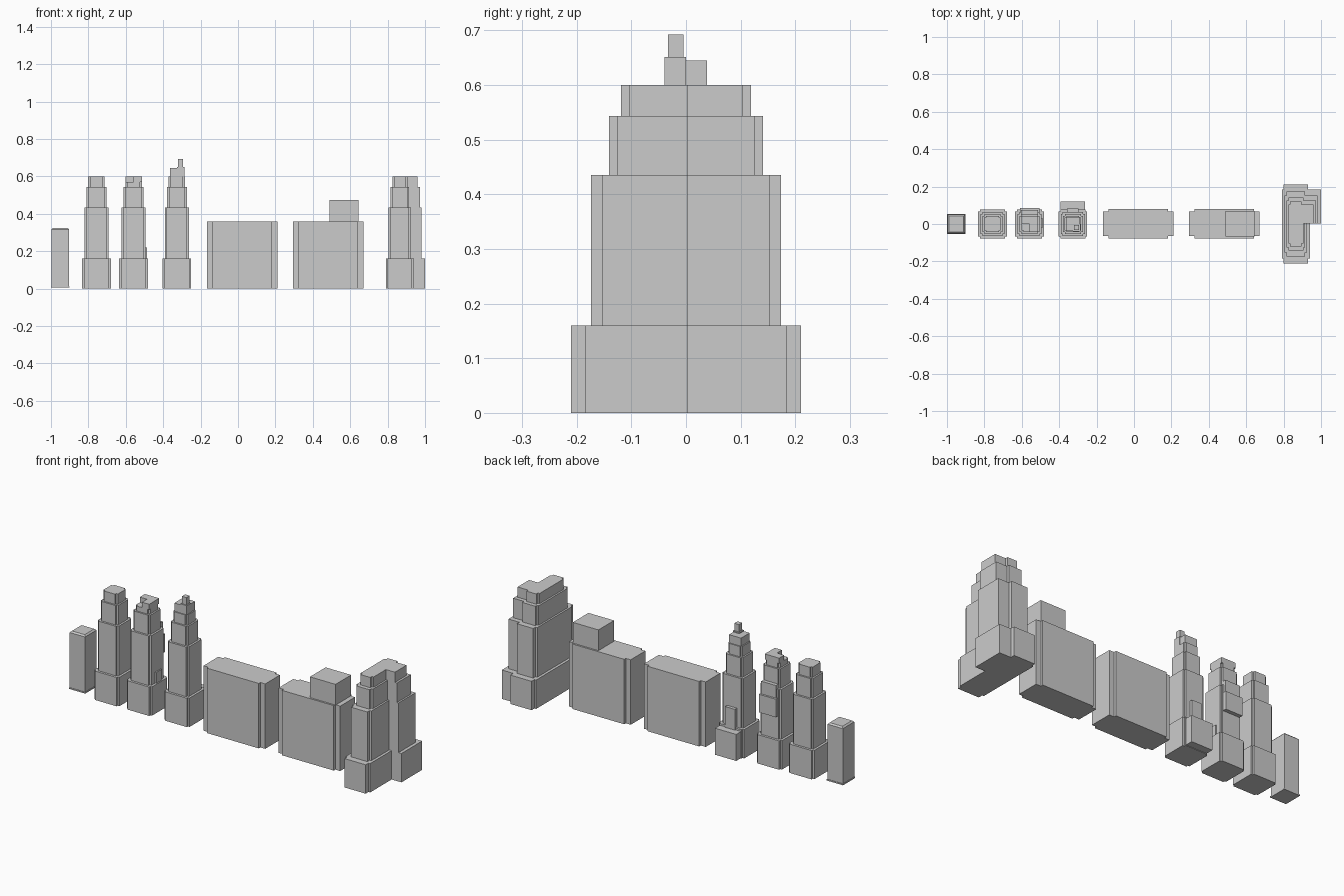
import bpy, bmesh

if "Cube" in bpy.data.objects:
    bpy.data.objects.remove(bpy.data.objects["Cube"])


def prism(name, parts):
    # parts: list of (outline points, z bottom, z top)
    bm = bmesh.new()
    for pts, z0, z1 in parts:
        low = [bm.verts.new((x, y, z0)) for x, y in pts]
        high = [bm.verts.new((x, y, z1)) for x, y in pts]
        bm.faces.new(low[::-1])
        bm.faces.new(high)
        n = len(pts)
        for i in range(n):
            j = (i + 1) % n
            bm.faces.new((low[i], low[j], high[j], high[i]))
    bmesh.ops.recalc_face_normals(bm, faces=bm.faces)
    me = bpy.data.meshes.new(name)
    bm.to_mesh(me)
    bm.free()
    ob = bpy.data.objects.new(name, me)
    bpy.context.collection.objects.link(ob)
    return ob


def rect(x0, x1, y0, y1):
    return [(x0, y0), (x1, y0), (x1, y1), (x0, y1)]


def box(name, x0, x1, y0, y1, z0, z1):
    return prism(name, [(rect(x0, x1, y0, y1), z0, z1)])


def notched(x0, x1, y0, y1, a, b):
    # rectangle with a square step cut from each corner
    return [(x0 + a, y0), (x1 - a, y0), (x1 - a, y0 + b), (x1, y0 + b),
            (x1, y1 - b), (x1 - a, y1 - b), (x1 - a, y1), (x0 + a, y1),
            (x0 + a, y1 - b), (x0, y1 - b), (x0, y0 + b), (x0 + a, y0 + b)]


LEVELS = [0, 0.16, 0.435, 0.543, 0.60]
HALF = [0.077, 0.064, 0.053, 0.044]


def tower(name, cx, tiers=4):
    parts = []
    for i in range(tiers):
        h = HALF[i]
        parts.append((notched(cx - h, cx + h, -h, h, 0.01, 0.01),
                      LEVELS[i], LEVELS[i + 1]))
    return prism(name, parts)


# small plain block with a floor plate and a chamfered cap
box("small_block_base", -1.0, -0.90, -0.053, 0.053, 0.005, 0.012)
block = box("small_block", -0.997, -0.903, -0.05, 0.05, 0.012, 0.325)
bm = bmesh.new()
bm.from_mesh(block.data)
top = [e for e in bm.edges if all(v.co.z > 0.3 for v in e.verts)]
bmesh.ops.bevel(bm, geom=top, offset=0.008, segments=1, affect='EDGES')
bm.to_mesh(block.data)
bm.free()

# plain stepped tower
tower("stepped_tower_plain", -0.757)

# stepped tower with a cut crown and add-on blocks
bx = -0.558
tower("stepped_tower_annexed", bx, 3)
h = HALF[3]
prism("cut_crown", [
    (notched(bx - h, bx + h, -h, h, 0.01, 0.01), 0.543, 0.57),
    ([(bx, -h), (bx + h, -h), (bx + h, h), (bx - h, h), (bx - h, 0), (bx, 0)],
     0.57, 0.60)])
box("back_annex_lower", bx - 0.052, bx + 0.052, 0.05, 0.085, 0.29, 0.39)
box("back_annex_upper", bx - 0.045, bx + 0.045, 0.05, 0.074, 0.39, 0.46)
box("side_panel", bx + 0.05, bx + 0.071, -0.02, 0.03, 0.16, 0.22)

# stepped tower with spire and rear entrance
cx = -0.327
tower("stepped_tower_spire", cx)
box("crown_block", cx - 0.037, cx + 0.037, -0.038, 0.038, 0.60, 0.645)
box("spire_foot", cx + 0.0, cx + 0.04, -0.039, 0.0, 0.60, 0.651)
box("spire", cx + 0.006, cx + 0.034, -0.033, -0.005, 0.651, 0.692)
box("rear_entrance", cx - 0.065, cx + 0.065, 0.06, 0.12, 0.003, 0.15)
box("rear_panel", cx - 0.03, cx + 0.03, 0.05, 0.082, 0.15, 0.265)

# two wide slab buildings, the second with a roof block
for name, x0 in (("slab_building", -0.167), ("slab_building_with_roof", 0.293)):
    prism(name, [(notched(x0, x0 + 0.378, -0.077, 0.08, 0.03, 0.014), 0, 0.36)])
box("roof_block", 0.488, 0.645, -0.067, 0.07, 0.36, 0.475)

# large L-shaped stepped tower: x0, x1, wing end, outer y, shoulder y
wide = [(0.79, 0.94, 1.0, 0.21, 0.185), (0.805, 0.925, 0.982, 0.174, 0.153),
        (0.815, 0.915, 0.972, 0.141, 0.126), (0.825, 0.905, 0.96, 0.119, 0.104)]
parts = []
for i, (x0, x1, xw, y, s) in enumerate(wide):
    a = 0.01
    parts.append(([(x0 + a, -y), (x1 - a, -y), (x1 - a, -s), (x1, -s),
                   (x1, 0.003), (xw, 0.003), (xw, s), (x1 - a, s),
                   (x1 - a, y), (x0 + a, y), (x0 + a, s), (x0, s),
                   (x0, -s), (x0 + a, -s)], LEVELS[i], LEVELS[i + 1]))
prism("l_shaped_tower", parts)
